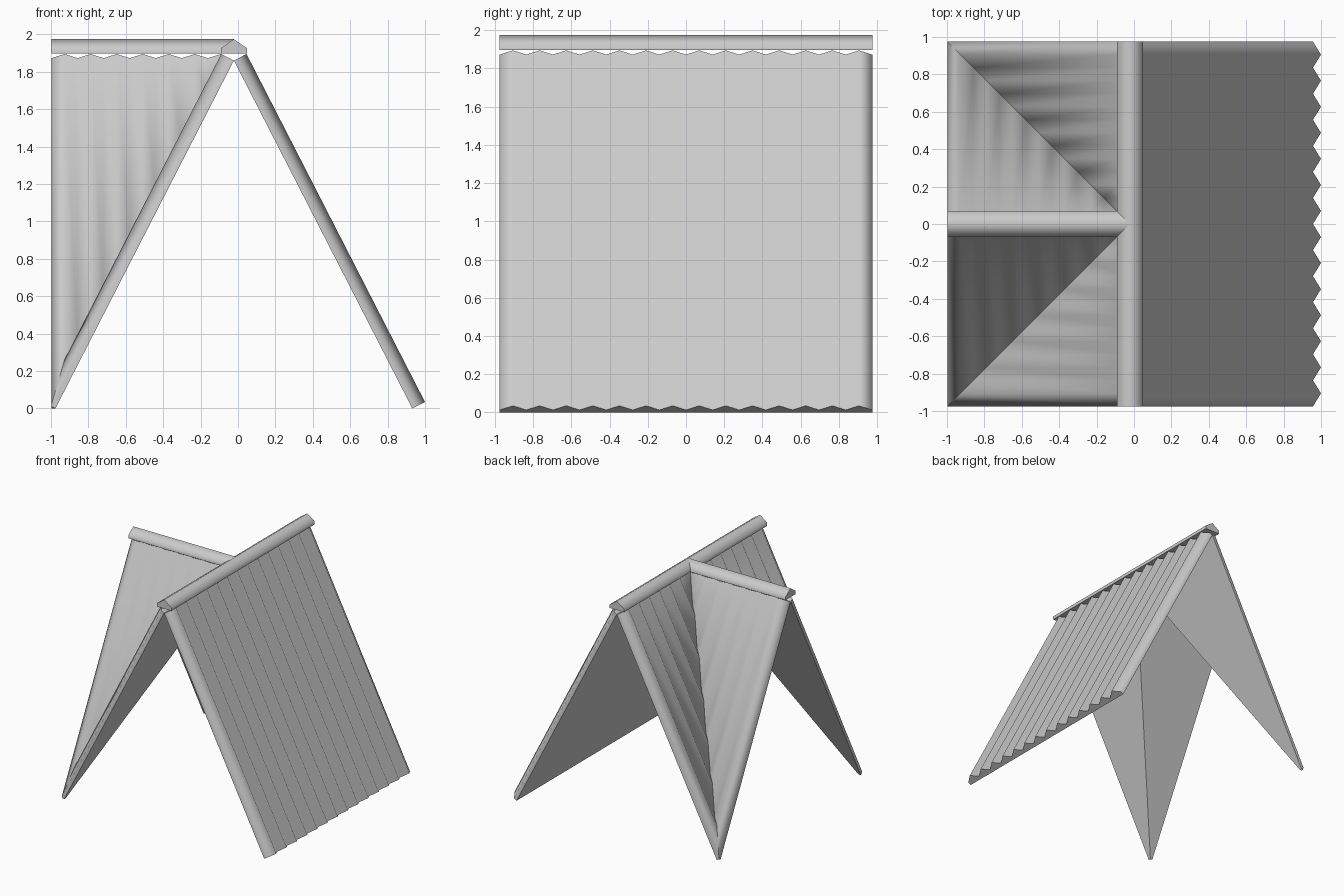
import bpy, bmesh, math
from mathutils import Matrix, Vector

cube = bpy.data.objects.get("Cube")
if cube:
    bpy.data.objects.remove(cube, do_unlink=True)

RIDGE_X = -0.022            # ridge line of the main roof
HALF = 0.975                # half length of the main roof
RUN, RISE = 0.954, 1.86     # horizontal and vertical reach of a slope
COUNT = 7                   # planks in half a slope
PITCH = HALF / COUNT
BASE, CREST = 0.028, 0.076  # plank thickness at its edge and at its crest
SLOPE = math.hypot(RUN, RISE)

grey = bpy.data.materials.new("light grey")
grey.use_nodes = True
colour = (0.6, 0.6, 0.6, 1)
grey.diffuse_color = colour
grey.node_tree.nodes["Principled BSDF"].inputs["Base Color"].default_value = colour


def planks(name, count, start, length, origin, across, along, cut=None, mirrors=()):
    """Row of crested planks, extruded along one direction, optionally mitred and mirrored."""
    across, along = Vector(across).normalized(), Vector(along).normalized()
    up = across.cross(along)
    if up.z < 0:
        up.negate()
    profile = [(start + count * PITCH, 0), (start, 0)]
    for i in range(count):
        profile += [(start + i * PITCH, BASE), (start + (i + 0.5) * PITCH, CREST)]
    profile.append((start + count * PITCH, BASE))

    bm = bmesh.new()
    origin = Vector(origin)
    face = bm.faces.new([bm.verts.new(origin + across * u + up * h) for u, h in profile])
    ext = bmesh.ops.extrude_face_region(bm, geom=[face], use_keep_orig=True)
    moved = [v for v in ext["geom"] if isinstance(v, bmesh.types.BMVert)]
    bmesh.ops.translate(bm, verts=moved, vec=along * length)

    # Mitre along the valley
    if cut:
        geom = bm.verts[:] + bm.edges[:] + bm.faces[:]
        res = bmesh.ops.bisect_plane(bm, geom=geom, plane_co=origin, plane_no=cut,
                                     clear_outer=True)
        edges = [e for e in res["geom_cut"] if isinstance(e, bmesh.types.BMEdge)]
        bmesh.ops.holes_fill(bm, edges=edges)
    for m in mirrors:
        bmesh.ops.transform(bm, matrix=m, verts=bm.verts)
    bmesh.ops.recalc_face_normals(bm, faces=bm.faces)

    mesh = bpy.data.meshes.new(name)
    bm.to_mesh(mesh)
    bm.free()
    mesh.materials.append(grey)
    obj = bpy.data.objects.new(name, mesh)
    bpy.context.collection.objects.link(obj)

    # Smooth over each crest, sharp in the grooves
    bpy.ops.object.select_all(action="DESELECT")
    obj.select_set(True)
    bpy.context.view_layer.objects.active = obj
    bpy.ops.object.shade_smooth_by_angle(angle=math.radians(80))
    return obj


apex = (RIDGE_X, 0, RISE)

# Full slope on the +x side
planks("main_slope", 2 * COUNT, -HALF, SLOPE, apex, (0, 1, 0), (RUN, 0, -RISE))

# Mitred half slopes: main roof beside the wing, and the wing by diagonal mirroring
shift = Matrix.Translation((RIDGE_X, 0, 0))
swap = Matrix(((0, 1, 0, 0), (1, 0, 0, 0), (0, 0, 1, 0), (0, 0, 0, 1)))
diagonal = shift @ swap @ shift.inverted()
flip_y = Matrix.Scale(-1, 4, (0, 1, 0))
for part, first in (("valley_slope", []), ("wing_slope", [diagonal])):
    for side, second in (("front", []), ("back", [flip_y])):
        planks(f"{part}_{side}", COUNT, -HALF, SLOPE, apex, (0, 1, 0), (-RUN, 0, -RISE),
               cut=(-1, 1, 0), mirrors=first + second)

# Ridge caps
CAP_Z = 1.898
planks("main_ridge_cap", 1, -PITCH / 2, 2 * HALF, (RIDGE_X, -HALF, CAP_Z), (1, 0, 0), (0, 1, 0))
planks("wing_ridge_cap", 1, -PITCH / 2, HALF, (RIDGE_X, 0, CAP_Z), (0, 1, 0), (-1, 0, 0))
